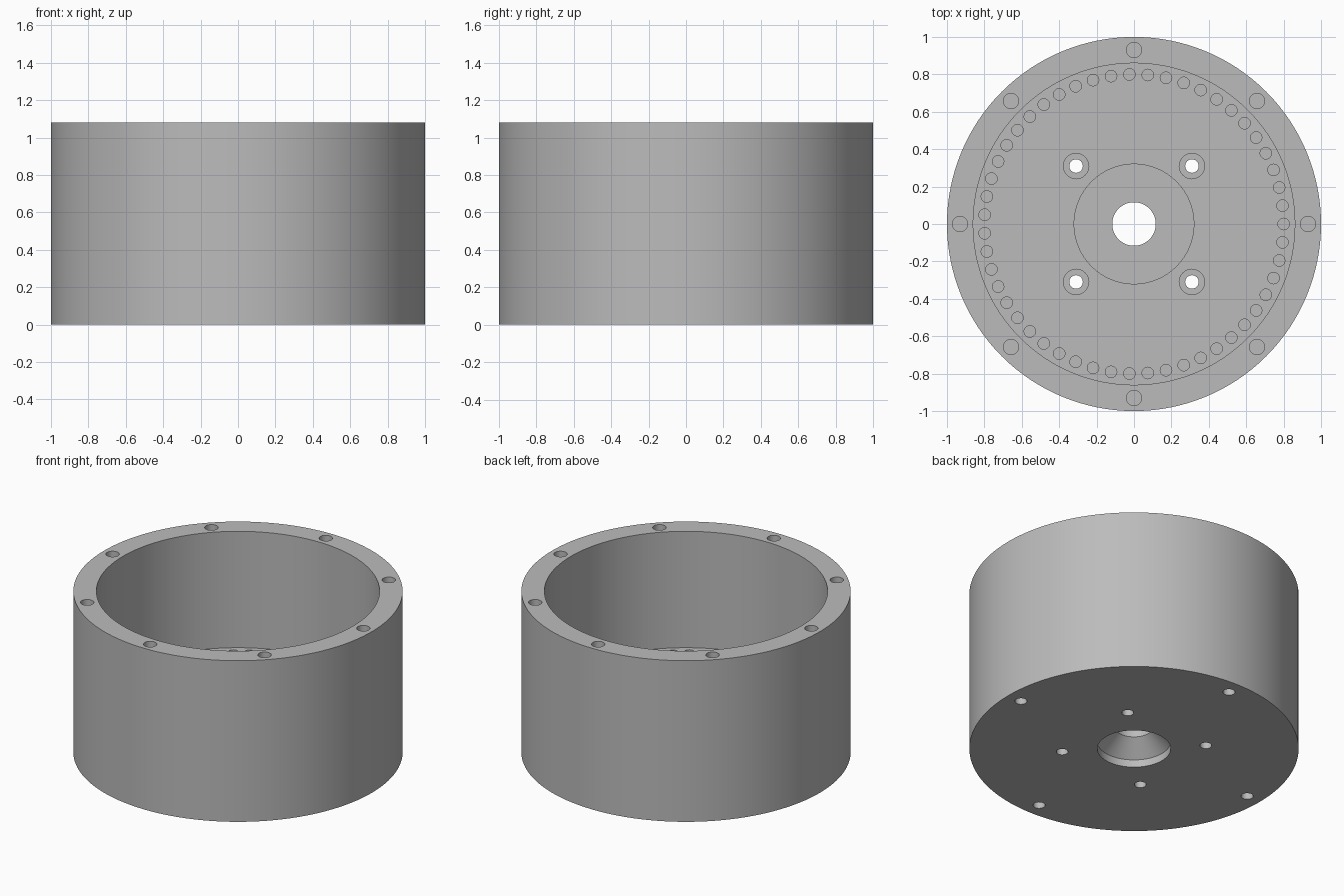
import bpy, bmesh, math
from mathutils import Matrix, Vector

cube = bpy.data.objects.get("Cube")
if cube:
    bpy.data.objects.remove(cube)

HEIGHT, FLOOR, SEAT = 1.08, 0.30, 0.20

grey = bpy.data.materials.new("metal_grey")
grey.use_nodes = True
colour = (0.5, 0.5, 0.5, 1)
grey.diffuse_color = colour
grey.node_tree.nodes["Principled BSDF"].inputs["Base Color"].default_value = colour


def lathe(bm, profile, steps, centre=(0, 0)):
    """Revolve (radius, z) points round a vertical axis; zero radius closes an end."""
    verts = [bm.verts.new((r, 0, z)) for r, z in profile]
    edges = [bm.edges.new((a, b)) for a, b in zip(verts, verts[1:])]
    if profile[0][0] > 0:
        edges.append(bm.edges.new((verts[-1], verts[0])))
    made = bmesh.ops.spin(bm, geom=verts + edges, cent=(0, 0, 0), axis=(0, 0, 1),
                          angle=math.tau, steps=steps, use_merge=True)
    new = {v for v in bm.verts if v in verts or any(f in new_faces for f in v.link_faces)} \
        if (new_faces := {f for f in bm.faces if not f.tag}) else set(verts)
    bmesh.ops.translate(bm, verts=list(new), vec=(*centre, 0))
    for f in new_faces:
        f.tag = True


def make_object(name, bm):
    bmesh.ops.remove_doubles(bm, verts=bm.verts, dist=1e-5)
    bmesh.ops.recalc_face_normals(bm, faces=bm.faces)
    mesh = bpy.data.meshes.new(name)
    bm.to_mesh(mesh)
    bm.free()
    mesh.materials.append(grey)
    obj = bpy.data.objects.new(name, mesh)
    bpy.context.collection.objects.link(obj)
    return obj


def drill(body, name, count, ring, start, profile, steps=24):
    """Cut a ring of equal holes into the body."""
    bm = bmesh.new()
    for i in range(count):
        a = start + math.tau * i / count
        lathe(bm, profile, steps, (ring * math.cos(a), ring * math.sin(a)))
    cutter = make_object(name, bm)
    cutter.hide_render = True
    mod = body.modifiers.new(name, "BOOLEAN")
    mod.operation, mod.solver, mod.object = "DIFFERENCE", "EXACT", cutter
    bpy.context.view_layer.objects.active = body
    bpy.ops.object.modifier_apply(modifier=name)
    bpy.data.objects.remove(cutter)


def pin(radius, low, high):
    return [(0, low), (radius, low), (radius, high), (0, high)]


# Cup with a stepped floor, bearing seat and countersunk shaft hole
bm = bmesh.new()
lathe(bm, [(0.116, 0.15), (0.223, 0.05), (0.223, 0), (1, 0), (1, HEIGHT),
           (0.86, HEIGHT), (0.86, FLOOR), (0.32, FLOOR), (0.32, SEAT), (0.116, SEAT)], 128)
housing = make_object("housing", bm)

# Blind screw holes in the rim and in the underside
drill(housing, "rim_holes", 8, 0.93, 0, pin(0.041, HEIGHT - 0.2, HEIGHT + 0.1))
drill(housing, "base_holes", 4, 0.897, 0, pin(0.037, -0.1, 0.2))
# Ring of small pockets around the floor
drill(housing, "floor_pockets", 51, 0.80, 0, pin(0.031, FLOOR - 0.1, FLOOR + 0.1), 20)
# Counterbored through holes
drill(housing, "mounting_holes", 4, 0.438, math.pi / 4,
      [(0, -0.1), (0.036, -0.1), (0.036, 0.15), (0.068, 0.15),
       (0.068, FLOOR + 0.1), (0, FLOOR + 0.1)])

# Smooth round walls with crisp edges
bpy.ops.object.select_all(action="DESELECT")
housing.select_set(True)
bpy.context.view_layer.objects.active = housing
bpy.ops.object.shade_smooth_by_angle(angle=math.radians(30))
